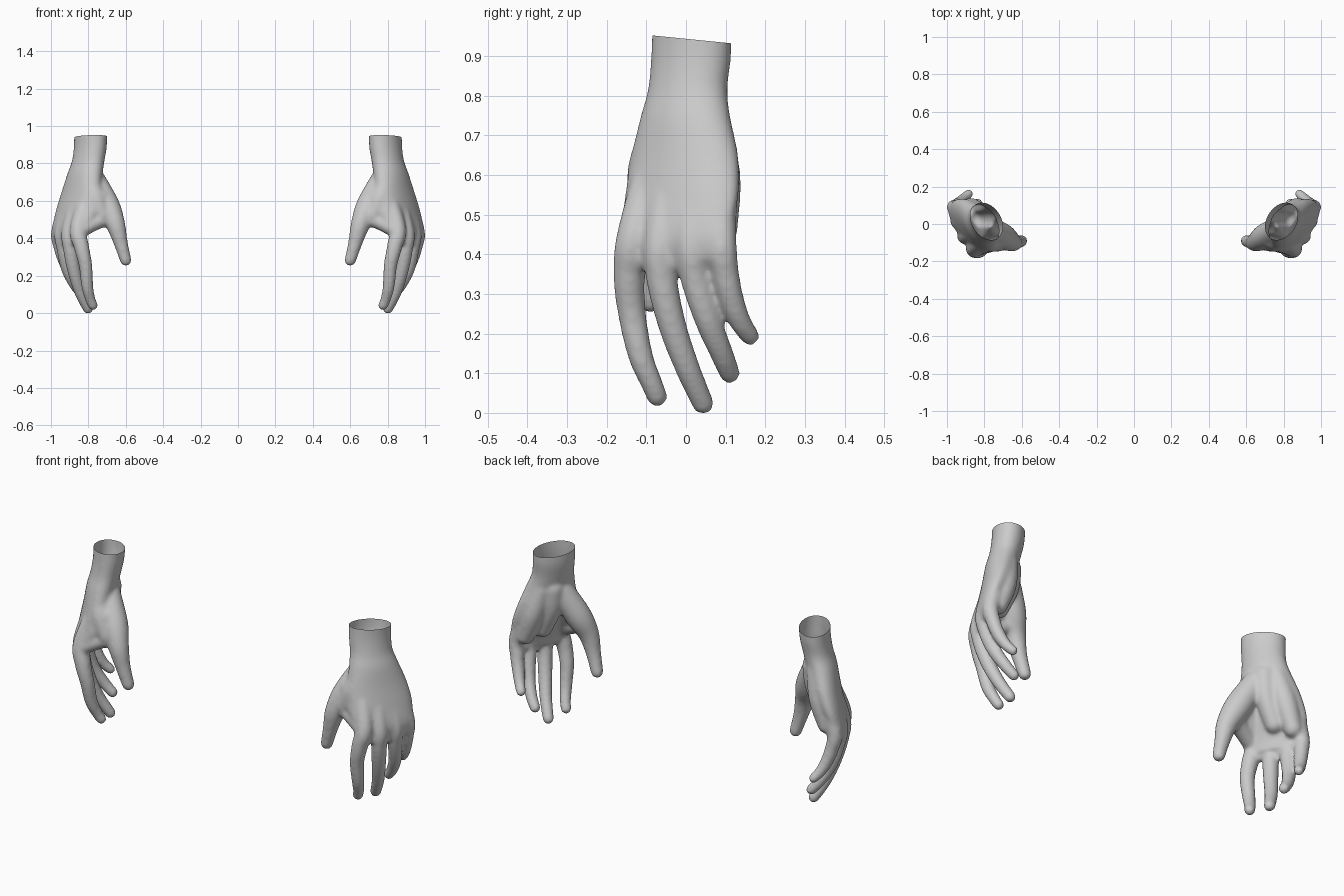
import bpy, bmesh, math
from mathutils import Vector, Matrix

if "Cube" in bpy.data.objects:
    bpy.data.objects.remove(bpy.data.objects["Cube"])

ACROSS = Vector((0.54, 0.84, 0))    # index side -> little-finger side
BACK = Vector((0.84, -0.54, 0))     # palm -> back of hand


def smooth_path(pts, steps=6):
    """Catmull-Rom resampling of tuples of any length."""
    p = [pts[0]] + list(pts) + [pts[-1]]
    out = []
    for i in range(1, len(p) - 2):
        for s in range(steps):
            t = s / steps
            out.append([0.5 * (2 * b + (c - a) * t + (2 * a - 5 * b + 4 * c - d) * t * t
                               + (3 * b - a - 3 * c + d) * t ** 3)
                        for a, b, c, d in zip(*p[i - 1:i + 3])])
    return out + [list(pts[-1])]


def loft(bm, rings, n=24):
    """Closed skin over elliptical rings (centre, half-axis u, half-axis v)."""
    loops = []
    for c, u, v in rings:
        loops.append([bm.verts.new(c + u * math.cos(k * math.tau / n) + v * math.sin(k * math.tau / n))
                      for k in range(n)])
    faces = []
    for a, b in zip(loops, loops[1:]):
        for k in range(n):
            j = (k + 1) % n
            faces.append(bm.faces.new((a[k], a[j], b[j], b[k])))
    faces.append(bm.faces.new(loops[0][::-1]))
    faces.append(bm.faces.new(loops[-1]))
    bmesh.ops.recalc_face_normals(bm, faces=faces)


def digit(bm, *pts):
    """Round-ended tube through (x, y, z, radius) points."""
    path = smooth_path(pts)
    cs = [Vector(p[:3]) for p in path]
    rs = [p[3] for p in path]
    start, end = (cs[0] - cs[1]).normalized(), (cs[-1] - cs[-2]).normalized()
    caps = [math.radians(a) for a in (20, 40, 60, 78, 88)]
    head = [(cs[0] + start * rs[0] * math.sin(a), rs[0] * math.cos(a), -start) for a in reversed(caps)]
    tail = [(cs[-1] + end * rs[-1] * math.sin(a), rs[-1] * math.cos(a), end) for a in caps]
    body = []
    for i, c in enumerate(cs):
        t = cs[min(i + 1, len(cs) - 1)] - cs[max(i - 1, 0)]
        body.append((c, rs[i], t.normalized()))
    rings = []
    for c, r, t in head + body + tail:
        u = t.orthogonal().normalized()
        if abs(t.z) > 0.3:
            u = (ACROSS - t * ACROSS.dot(t)).normalized()
        rings.append((c, u * r, t.cross(u) * r))
    loft(bm, rings)


bm = bmesh.new()

# wrist and palm: (z, across, back, half width, half thickness)
palm = [(1.00, .440, .655, .109, .078), (0.90, .438, .658, .109, .078),
        (0.82, .437, .672, .109, .076), (0.75, .442, .690, .126, .077),
        (0.65, .452, .709, .154, .075), (0.55, .462, .738, .165, .066),
        (0.45, .466, .772, .155, .050), (0.39, .468, .776, .135, .036)]
loft(bm, [(ACROSS * w + BACK * n + Vector((0, 0, z)), ACROSS * a, BACK * b)
          for z, w, n, a, b in smooth_path(palm)], 40)

# four fingers, each starting inside the palm
digit(bm, (.788, -.067, .66, .05), (.852, -.127, .46, .046), (.837, -.143, .36, .041),
      (.815, -.137, .26, .036), (.806, -.115, .15, .032), (.790, -.087, .08, .028), (.776, -.073, .046, .027))
digit(bm, (.833, -.025, .66, .05), (.898, -.062, .45, .044), (.896, -.062, .35, .040),
      (.876, -.036, .23, .036), (.845, .003, .12, .032), (.802, .043, .028, .028))
digit(bm, (.860, .017, .66, .05), (.936, .015, .45, .043), (.932, .022, .35, .038),
      (.912, .055, .24, .034), (.872, .09, .155, .030), (.835, .110, .105, .027))
digit(bm, (.875, .075, .66, .055), (.958, .088, .45, .040), (.952, .099, .36, .035),
      (.933, .115, .29, .032), (.910, .137, .235, .028), (.884, .161, .199, .025))

# thumb with its fleshy base
digit(bm, (.77, -.02, .72, .06), (.698, -.065, .58, .066), (.655, -.095, .48, .052),
      (.627, -.097, .38, .038), (.600, -.09, .287, .031))
# webs: back of thumb, thumb to index, between the finger roots
digit(bm, (.80, -.05, .73, .06), (.765, -.085, .62, .062), (.725, -.10, .53, .048))
digit(bm, (.74, -.075, .62, .06), (.79, -.10, .54, .055), (.83, -.12, .47, .045))
digit(bm, (.68, -.09, .52, .045), (.75, -.105, .495, .042), (.84, -.13, .45, .042))
digit(bm, (.85, -.125, .395, .028), (.896, -.06, .39, .030), (.932, .02, .39, .030), (.952, .09, .40, .026))
# palm flesh and heel
digit(bm, (.79, .02, .74, .06), (.80, .02, .63, .055), (.85, .02, .50, .045))
digit(bm, (.835, .055, .74, .055), (.868, .08, .6, .058), (.91, .086, .47, .045))

# fuse everything into one skin
mesh = bpy.data.meshes.new("right_hand")
bm.to_mesh(mesh)
bm.free()
right = bpy.data.objects.new("right_hand", mesh)
bpy.context.collection.objects.link(right)
rm = right.modifiers.new("fuse", 'REMESH')
rm.mode = 'VOXEL'
rm.voxel_size = 0.008
sm = right.modifiers.new("soften", 'SMOOTH')
sm.factor = 0.5
sm.iterations = 14
skin = bpy.data.meshes.new_from_object(right.evaluated_get(bpy.context.evaluated_depsgraph_get()))
right.modifiers.clear()

# cut the wrist open and stand the fingertip on the ground
bm = bmesh.new()
bm.from_mesh(skin)
bmesh.ops.bisect_plane(bm, geom=bm.verts[:] + bm.edges[:] + bm.faces[:],
                       plane_co=(0, .015, .947), plane_no=(0, .1, 1), clear_outer=True)
low = min(v.co.z for v in bm.verts)
bmesh.ops.translate(bm, verts=bm.verts[:], vec=(0, 0, -low))
for f in bm.faces:
    f.smooth = True
bm.to_mesh(skin)
right.data = skin

# mirrored left hand
bmesh.ops.transform(bm, matrix=Matrix.Scale(-1, 4, (1, 0, 0)), verts=bm.verts[:])
bmesh.ops.reverse_faces(bm, faces=bm.faces[:])
mirrored = bpy.data.meshes.new("left_hand")
bm.to_mesh(mirrored)
bm.free()
bpy.context.collection.objects.link(bpy.data.objects.new("left_hand", mirrored))
